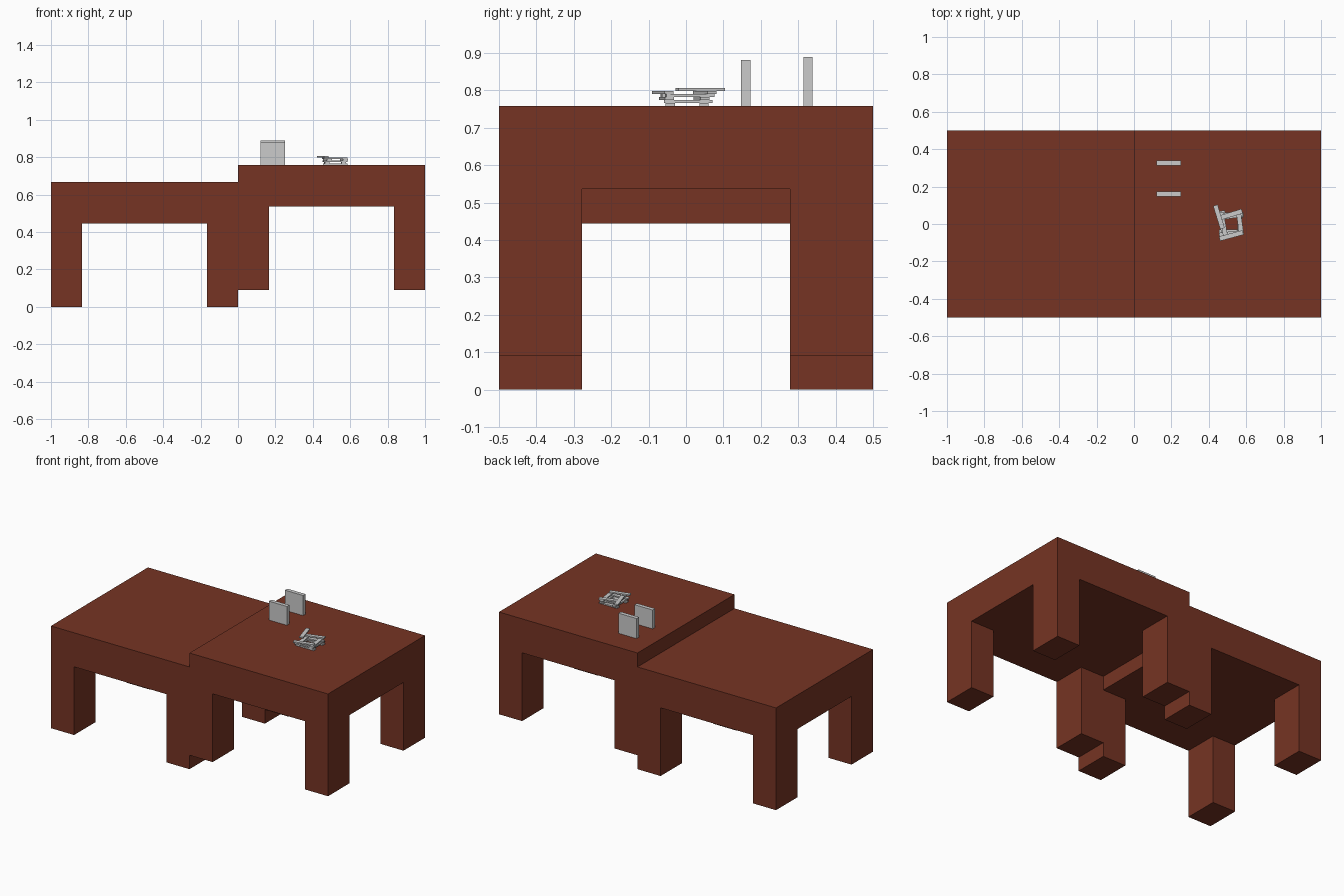
import bpy, bmesh, math
from mathutils import Vector

if "Cube" in bpy.data.objects:
    bpy.data.objects.remove(bpy.data.objects["Cube"])

wood = bpy.data.materials.new("brown_wood")
wood.diffuse_color = (0.18, 0.034, 0.017, 1)
wood.use_nodes = True
wood.node_tree.nodes["Principled BSDF"].inputs["Base Color"].default_value = wood.diffuse_color

HEIGHT, SLAB = 0.667, 0.222        # table height and top thickness
STEP = 0.091                       # how far the right table is raised
PLANK = (0.13, 0.025, 0.0082)      # length, width, thickness


def add_object(name, bm, material=None):
    mesh = bpy.data.meshes.new(name)
    bm.to_mesh(mesh)
    bm.free()
    obj = bpy.data.objects.new(name, mesh)
    bpy.context.collection.objects.link(obj)
    if material:
        mesh.materials.append(material)
    return obj


def table(name, cx, z):
    """3 x 3 grid thickened into the top, with its corner cells pulled down as legs."""
    bm = bmesh.new()
    xs, ys = (-0.5, -0.333, 0.333, 0.5), (-0.5, -0.278, 0.278, 0.5)
    under = z + HEIGHT - SLAB
    v = [[bm.verts.new((cx + x, y, under)) for y in ys] for x in xs]
    cells = {(i, j): bm.faces.new((v[i][j], v[i][j + 1], v[i + 1][j + 1], v[i + 1][j]))
             for i in range(3) for j in range(3)}
    up = bmesh.ops.extrude_face_region(bm, geom=list(cells.values()), use_keep_orig=True)
    bmesh.ops.translate(bm, vec=(0, 0, SLAB),
                        verts=[g for g in up["geom"] if isinstance(g, bmesh.types.BMVert)])
    bm.normal_update()
    corners = [f for f in bm.faces
               if abs(f.normal.z) > 0.9
               and f.calc_center_median().z < under + 0.01
               and abs(f.calc_center_median().x - cx) > 0.34
               and abs(f.calc_center_median().y) > 0.3]
    legs = bmesh.ops.extrude_discrete_faces(bm, faces=corners)["faces"]
    for f in legs:
        bmesh.ops.translate(bm, vec=(0, 0, z - under), verts=f.verts)
    bmesh.ops.remove_doubles(bm, verts=bm.verts, dist=1e-5)
    bmesh.ops.recalc_face_normals(bm, faces=bm.faces)
    bmesh.ops.dissolve_limit(bm, angle_limit=0.01, verts=bm.verts, edges=bm.edges)
    return add_object(name, bm, wood)


def plank(name, x, y, layer, angle=0):
    bm = bmesh.new()
    bmesh.ops.create_cube(bm, size=1)
    bmesh.ops.scale(bm, vec=PLANK, verts=bm.verts)
    obj = add_object(name, bm)
    obj.location = (x, y, HEIGHT + STEP + (layer + 0.5) * PLANK[2])
    obj.rotation_euler.z = math.radians(angle)
    return obj


# Two tables side by side, the right one raised
table("low_table", -0.5, 0)
table("raised_table", 0.5, STEP)

# Two straight stacks of planks
for name, y, count in (("front_stack_plank", 0.16, 15), ("back_stack_plank", 0.326, 16)):
    for k in range(count):
        plank(name, 0.185, y, k)

# Loose crosswise pile: (x, y, layer, angle)
pile = [
    (0.520, -0.042, 0, 0), (0.520, 0.048, 0, 0),
    (0.475, 0.006, 1, 92), (0.565, 0.006, 1, 91),
    (0.520, -0.052, 2, 7), (0.518, 0.042, 2, 8),
    (0.478, -0.002, 3, 100), (0.566, 0.010, 3, 98),
    (0.520, -0.062, 4, 15), (0.516, 0.050, 4, 17),
    (0.454, 0.038, 5, 107),
]
for x, y, layer, angle in pile:
    plank("pile_plank", x, y, layer, angle)
